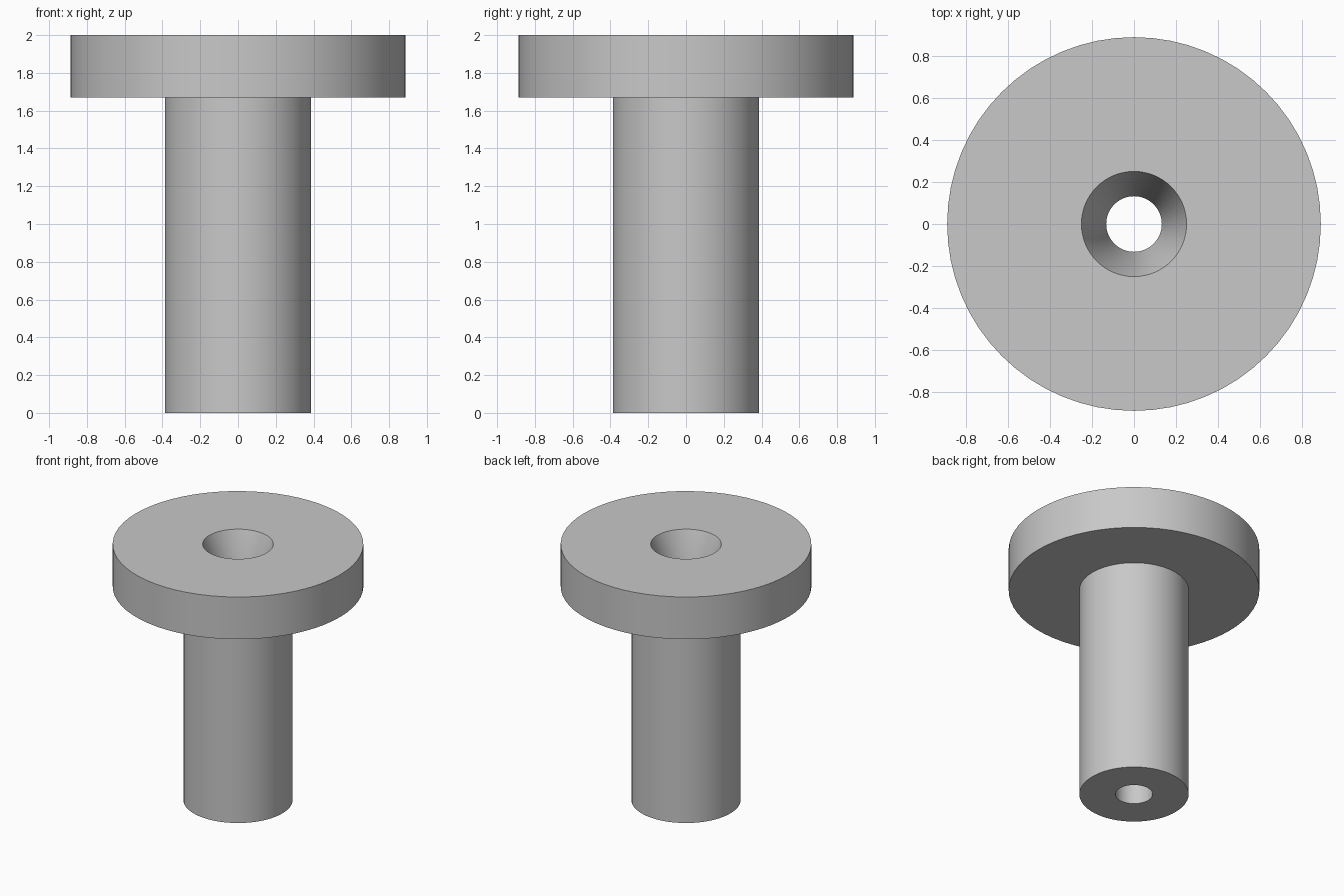
import bpy
import bmesh
import math
from mathutils import Vector

default = bpy.data.objects.get("Cube")
if default:
    bpy.data.objects.remove(default, do_unlink=True)

SIDES = 64
HEIGHT = 2.0
HEAD_BOTTOM = 1.67
HEAD_R, SHAFT_R = 0.888, 0.387
MOUTH_R, BORE_R = 0.25, 0.132

# Plain grey material
grey = bpy.data.materials.new("plain grey")
grey.use_nodes = True
colour = (0.58, 0.58, 0.58, 1.0)
grey.diffuse_color = colour
grey.node_tree.nodes["Principled BSDF"].inputs["Base Color"].default_value = colour


def lathe(name, profile, material):
    """Turn a closed (radius, height) profile around the z axis."""
    bm = bmesh.new()
    verts = [bm.verts.new((r, 0, z)) for r, z in profile]
    edges = [bm.edges.new((v, verts[i - 1])) for i, v in enumerate(verts)]
    bmesh.ops.spin(bm, geom=verts + edges, cent=Vector(), axis=Vector((0, 0, 1)),
                   angle=math.tau, steps=SIDES)
    bmesh.ops.remove_doubles(bm, verts=bm.verts, dist=0.0001)
    bmesh.ops.recalc_face_normals(bm, faces=bm.faces)
    mesh = bpy.data.meshes.new(name)
    bm.to_mesh(mesh)
    bm.free()
    mesh.materials.append(material)
    obj = bpy.data.objects.new(name, mesh)
    bpy.context.collection.objects.link(obj)
    bpy.ops.object.select_all(action="DESELECT")
    bpy.context.view_layer.objects.active = obj
    obj.select_set(True)
    bpy.ops.object.shade_smooth_by_angle(angle=math.radians(30))
    return obj


# Flanged sleeve: wide head, shaft, and a bore with a tapered mouth
lathe("flanged_sleeve", [
    (BORE_R, 0), (SHAFT_R, 0),
    (SHAFT_R, HEAD_BOTTOM), (HEAD_R, HEAD_BOTTOM),
    (HEAD_R, HEIGHT), (MOUTH_R, HEIGHT),
    (BORE_R, HEAD_BOTTOM),
], grey)
